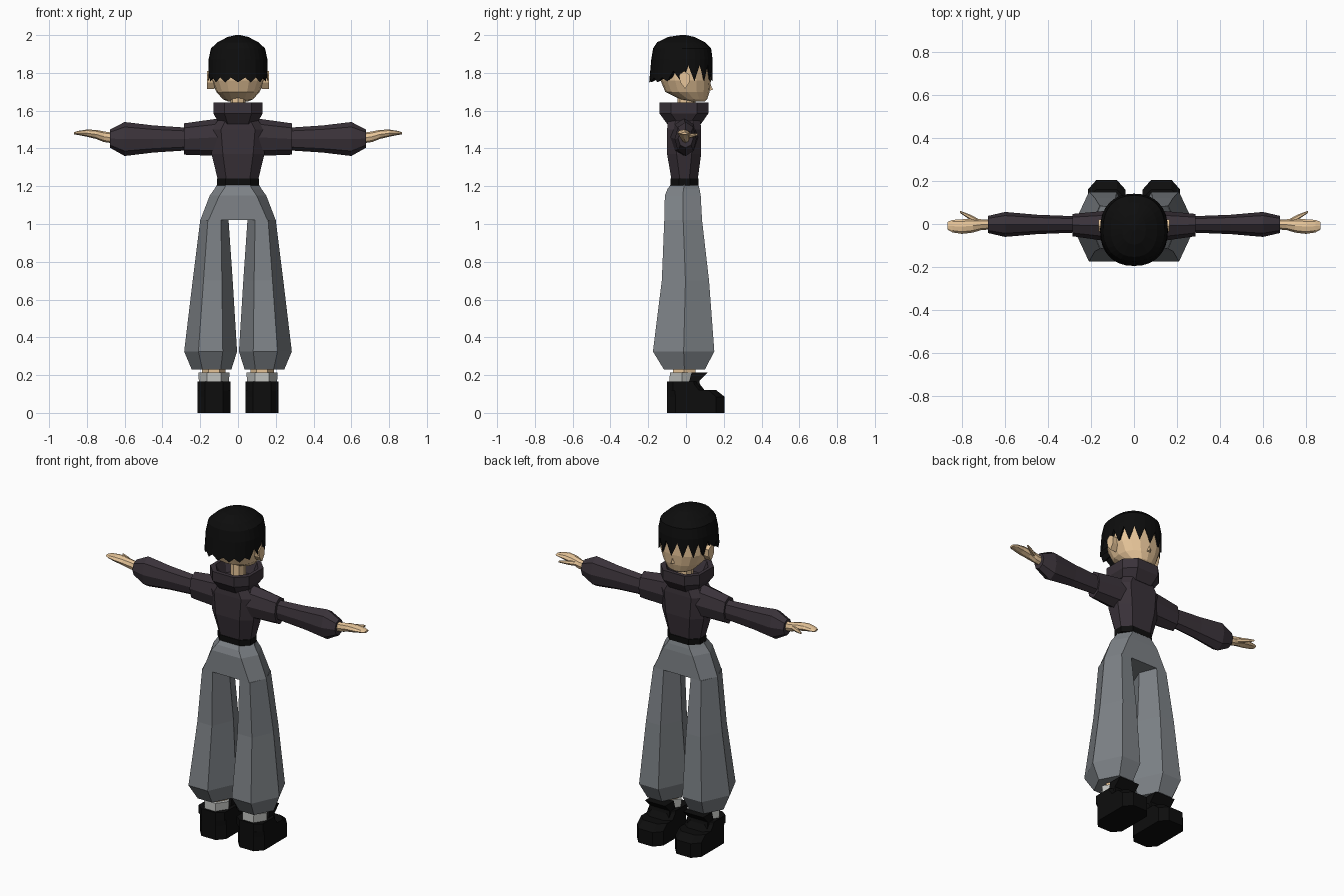
import bpy, bmesh, math


def mat(name, r, g, b):
    m = bpy.data.materials.new(name)
    m.diffuse_color = (r, g, b, 1)
    return m


SKIN = mat("skin", 0.80, 0.56, 0.32)
BLACK = mat("black", 0.004, 0.004, 0.004)
PLUM = mat("dark plum", 0.042, 0.032, 0.041)
GREY = mat("trouser grey", 0.205, 0.222, 0.24)
SOCK = mat("sock grey", 0.50, 0.51, 0.49)


def loft(name, rings, material, mirror=False, cap0=True, cap1=True):
    """Skin a list of equal-length point rings, optionally capped and mirrored in x."""
    bm = bmesh.new()
    vs = [[bm.verts.new(p) for p in r] for r in rings]
    n = len(rings[0])
    for a, b in zip(vs, vs[1:]):
        for i in range(n):
            j = (i + 1) % n
            bm.faces.new((a[i], a[j], b[j], b[i]))
    if cap0:
        bm.faces.new(vs[0][::-1])
    if cap1:
        bm.faces.new(vs[-1])
    bmesh.ops.recalc_face_normals(bm, faces=bm.faces)
    me = bpy.data.meshes.new(name)
    bm.to_mesh(me)
    bm.free()
    me.materials.append(material)
    ob = bpy.data.objects.new(name, me)
    bpy.context.collection.objects.link(ob)
    if mirror:
        ob.modifiers.new("mirror", 'MIRROR')
    return ob


def hexa(z, x0, x1, y0, y1, f=0.27):
    """Hexagon with flat front and back and a ridge at each side."""
    w, ym = (x1 - x0) * f, (y0 + y1) / 2
    return [(x0, ym, z), (x0 + w, y0, z), (x1 - w, y0, z),
            (x1, ym, z), (x1 - w, y1, z), (x0 + w, y1, z)]


def octa(z, x0, x1, y0, y1, cx, cy):
    """Rectangle with chamfered corners."""
    return [(x0 + cx, y0, z), (x1 - cx, y0, z), (x1, y0 + cy, z), (x1, y1 - cy, z),
            (x1 - cx, y1, z), (x0 + cx, y1, z), (x0, y1 - cy, z), (x0, y0 + cy, z)]


def oval(z, rx, y0, y1, n, p=1.0):
    """Rounded ring across z, squarer for smaller p; z may be a list per point."""
    out = []
    for i in range(n):
        t = 2 * math.pi * i / n
        c, s = math.cos(t), math.sin(t)
        out.append((rx * math.copysign(abs(c) ** p, c),
                    (y0 + y1) / 2 + (y1 - y0) / 2 * math.copysign(abs(s) ** p, s),
                    z[i] if isinstance(z, list) else z))
    return out


def limb(x, cy, cz, ry, rz, n=8):
    """Ring across the arm axis."""
    return [(x, cy + ry * math.cos(2 * math.pi * i / n), cz + rz * math.sin(2 * math.pi * i / n))
            for i in range(n)]


# Shoes with chunky soles, tongues, socks and ankles
loft("shoe", [octa(z, 0.04, 0.215, -0.10, y, 0.04, c) for z, y, c in
              [(0, 0.205, 0.045), (0.085, 0.205, 0.045), (0.12, 0.16, 0.04),
               (0.118, 0.10, 0.03), (0.15, 0.075, 0.03), (0.165, 0.07, 0.03)]], BLACK, True)
tongue = [(0.03, 0.215), (0.115, 0.215), (0.07, 0.17), (0.08, 0.11), (0.0, 0.11), (0.015, 0.16)]
loft("shoe_tongue", [[(x, y, z) for y, z in tongue] for x in (0.06, 0.195)], BLACK, True)
loft("sock", [hexa(0.13, 0.05, 0.205, -0.09, 0.05), hexa(0.213, 0.045, 0.21, -0.085, 0.04)], SOCK, True)
loft("ankle", [hexa(0.20, 0.065, 0.19, -0.07, 0.05), hexa(0.27, 0.065, 0.19, -0.07, 0.05)], SKIN, True)

# Baggy trousers
loft("trouser_leg", [hexa(0.23, 0.035, 0.245, -0.117, 0.10), hexa(0.325, 0.005, 0.285, -0.175, 0.15),
                     hexa(0.70, 0.028, 0.24, -0.128, 0.122), hexa(1.02, 0.05, 0.20, -0.115, 0.085)],
     GREY, True)
loft("trouser_hips", [hexa(1.02, -0.20, 0.20, -0.115, 0.085, 0.11), hexa(1.15, -0.15, 0.15, -0.112, 0.078, 0.17),
                      hexa(1.185, -0.125, 0.125, -0.098, 0.072, 0.2), hexa(1.21, -0.11, 0.11, -0.08, 0.065, 0.22)],
     GREY)
loft("belt", [octa(z, -0.11, 0.11, -0.082, 0.067, 0.045, 0.045) for z in (1.205, 1.24)], BLACK)

# Jumper body and sleeves
loft("jumper_body", [octa(1.235, -0.107, 0.107, -0.077, 0.062, 0.045, 0.045),
                     octa(1.37, -0.14, 0.14, -0.10, 0.08, 0.06, 0.05),
                     octa(1.50, -0.14, 0.14, -0.10, 0.08, 0.05, 0.04),
                     octa(1.56, -0.10, 0.10, -0.095, 0.075, 0.04, 0.04)], PLUM)
loft("upper_sleeve", [limb(0.09, -0.01, 1.46, 0.075, 0.10), limb(0.285, -0.005, 1.45, 0.052, 0.083)], PLUM, True)
loft("lower_sleeve", [limb(0.27, -0.002, 1.45, 0.038, 0.06), limb(0.45, -0.002, 1.45, 0.045, 0.072),
                      limb(0.60, -0.002, 1.45, 0.058, 0.09), limb(0.678, -0.002, 1.452, 0.04, 0.048)], PLUM, True)

# Flared open collar
loft("collar", [octa(z, -x, x, y0, y1, x * 0.45, 0.06) for z, x, y0, y1 in
                [(1.53, 0.10, -0.10, 0.08), (1.585, 0.13, -0.14, 0.118), (1.643, 0.13, -0.14, 0.118),
                 (1.643, 0.11, -0.115, 0.095), (1.575, 0.085, -0.085, 0.07)]], PLUM)

# Hands
loft("hand", [limb(0.66, -0.003, 1.455, 0.022, 0.028), limb(0.71, -0.003, 1.462, 0.025, 0.028),
              limb(0.75, -0.008, 1.474, 0.032, 0.024), limb(0.80, -0.012, 1.481, 0.034, 0.019),
              limb(0.845, -0.010, 1.482, 0.029, 0.011), limb(0.867, -0.008, 1.48, 0.018, 0.006)], SKIN, True)
loft("thumb", [limb(0.72, 0.008, 1.466, 0.014, 0.014, 6), limb(0.765, 0.033, 1.47, 0.012, 0.012, 6),
               limb(0.81, 0.057, 1.474, 0.005, 0.006, 6)], SKIN, True)

# Neck, head, nose and ears
loft("neck", [oval(z, 0.04, -0.045, 0.05, 8) for z in (1.55, 1.70)], SKIN)
loft("head", [oval(z, rx, y0, y1, 16, 0.9) for z, rx, y0, y1 in
              [(1.648, 0.05, 0.03, 0.10), (1.66, 0.08, -0.03, 0.112), (1.70, 0.115, -0.11, 0.125),
               (1.76, 0.14, -0.135, 0.132), (1.86, 0.145, -0.15, 0.130), (1.93, 0.115, -0.13, 0.10)]], SKIN)
loft("nose", [[(-0.013, 0.122, 1.705), (0.013, 0.122, 1.705), (0, 0.125, 1.755)],
              [(-0.003, 0.143, 1.712), (0.003, 0.143, 1.712), (0, 0.137, 1.722)]], SKIN)
ear = [(-0.005, 1.715), (0.018, 1.75), (0.02, 1.79), (-0.01, 1.81), (-0.035, 1.79), (-0.03, 1.75)]
loft("ear", [[(x, y, z) for y, z in ear] for x in (0.125, 0.165)], SKIN, True)

# Hair cap with a jagged lower edge: long at the nape, spiky at the fringe
N = 32
hem = []
for i in range(N):
    s = math.sin(2 * math.pi * i / N)
    tip = i % 2 == 0
    if s > 0.15:
        hem.append(1.755 if tip else 1.84)
    elif s > -0.5:
        hem.append(1.755 if tip else 1.81)
    else:
        hem.append(1.75 if tip else 1.775)
inner = [z + 0.03 for z in hem]
loft("hair", [oval(inner, 0.125, -0.13, 0.115, N, 0.88), oval(hem, 0.158, -0.195, 0.14, N, 0.88)] +
     [oval(z, rx, y0, y1, N, 0.88) for z, rx, y0, y1 in
      [(1.87, 0.156, -0.184, 0.141), (1.93, 0.143, -0.174, 0.133), (1.962, 0.108, -0.153, 0.10),
       (1.99, 0.055, -0.095, 0.045), (2.0, 0.012, -0.03, 0.0)]], BLACK, cap0=False)
